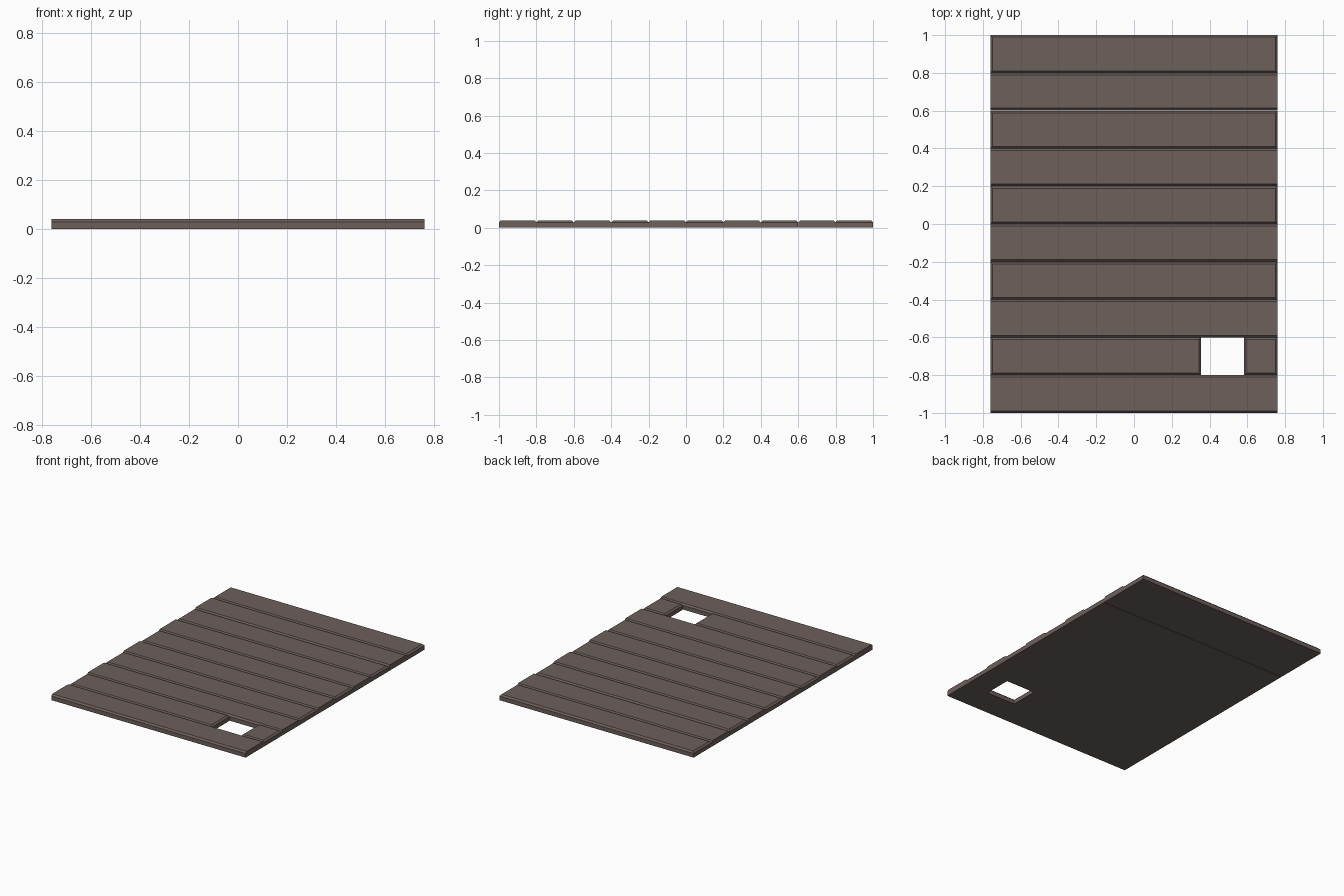
import bpy, bmesh

if "Cube" in bpy.data.objects:
    bpy.data.objects.remove(bpy.data.objects["Cube"])

HALF_X = 0.76      # half length of a board
ROW = 0.2          # board pitch along y
TOP = 0.04         # board thickness
CH = 0.011         # chamfer size
GAP = 0.004        # narrow open joint at y = 0.6

wood = bpy.data.materials.new("dark_wood")
wood.diffuse_color = (0.15, 0.115, 0.105, 1)
wood.use_nodes = True
wood.node_tree.nodes["Principled BSDF"].inputs["Base Color"].default_value = wood.diffuse_color


def board(name, x0, x1, y0, y1, chamfer_ends):
    """Box board with chamfered top edges, flat shaded."""
    bm = bmesh.new()
    bmesh.ops.create_cube(bm, size=1)
    for v in bm.verts:
        v.co.x = x1 if v.co.x > 0 else x0
        v.co.y = y1 if v.co.y > 0 else y0
        v.co.z = TOP if v.co.z > 0 else 0
    edges = []
    for e in bm.edges:
        a, b = e.verts
        if min(a.co.z, b.co.z) < TOP - 1e-5:
            continue
        is_long = abs(a.co.y - b.co.y) < 1e-5
        if is_long or chamfer_ends:
            edges.append(e)
    bmesh.ops.bevel(bm, geom=edges, offset=CH, segments=1, affect='EDGES')
    bmesh.ops.recalc_face_normals(bm, faces=bm.faces[:])
    mesh = bpy.data.meshes.new(name)
    bm.to_mesh(mesh)
    bm.free()
    mesh.materials.append(wood)
    obj = bpy.data.objects.new(name, mesh)
    bpy.context.collection.objects.link(obj)


# Rows of boards from front to back; every second one has chamfered ends
for i in range(10):
    y0 = -1 + i * ROW
    y1 = y0 + ROW
    if i == 7:
        y1 -= GAP / 2
    if i == 8:
        y0 += GAP / 2
    if i == 1:
        # broken board leaving a square hole
        board("broken_board_long", -HALF_X, 0.355, y0, y1, True)
        board("broken_board_short", 0.583, HALF_X, y0, y1, True)
    else:
        board(f"floor_board_{i + 1}", -HALF_X, HALF_X, y0, y1, i % 2 == 1)
